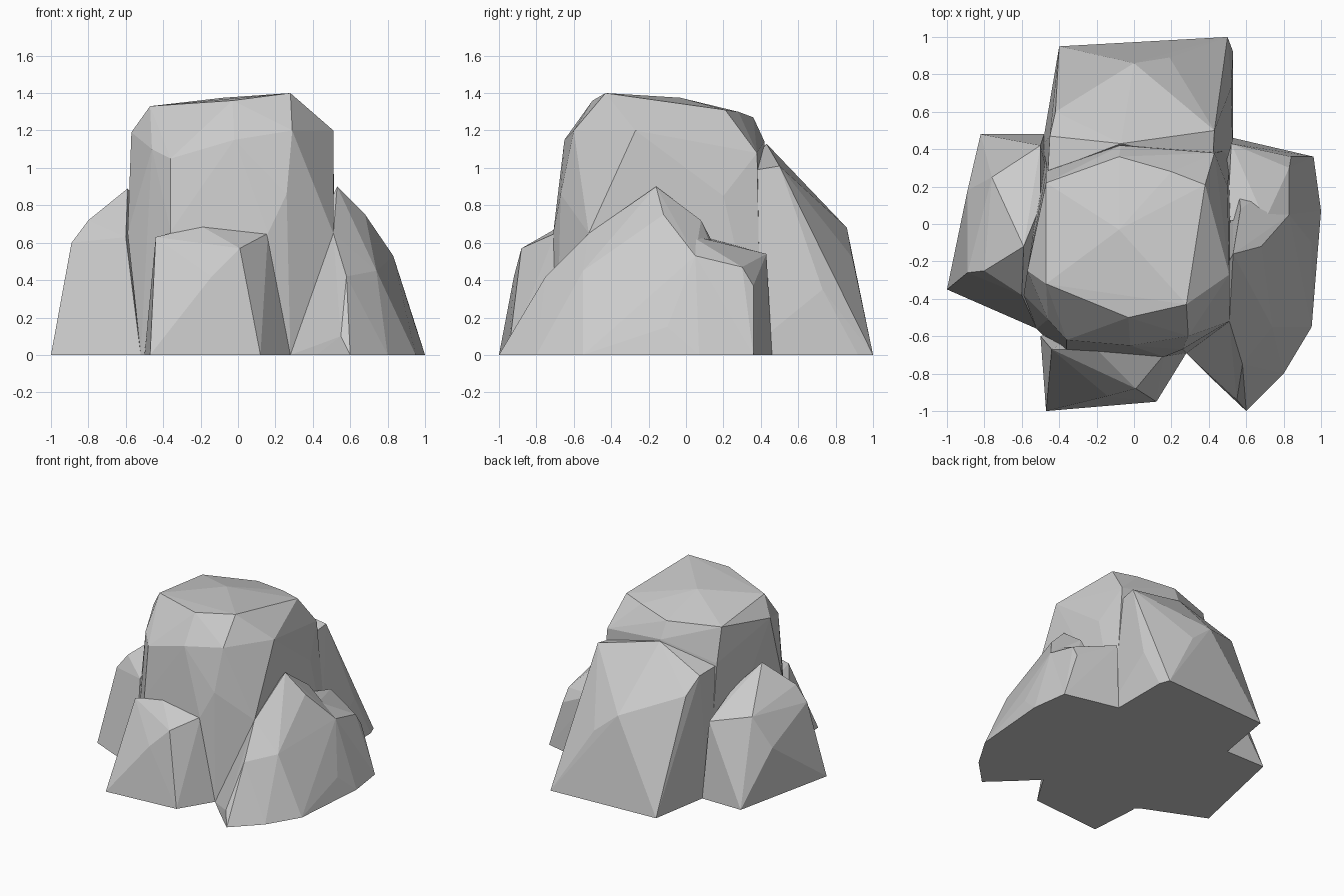
import bpy, bmesh


def boulder(name, ground, upper):
    """Faceted rock: convex hull of a ground outline and upper corner points."""
    bm = bmesh.new()
    for x, y in ground:
        bm.verts.new((x, y, 0))
    for p in upper:
        bm.verts.new(p)
    res = bmesh.ops.convex_hull(bm, input=bm.verts[:])
    junk = {g for g in res["geom_interior"] + res["geom_unused"]
            if isinstance(g, bmesh.types.BMVert)}
    bmesh.ops.delete(bm, geom=list(junk), context='VERTS')
    bmesh.ops.recalc_face_normals(bm, faces=bm.faces[:])
    mesh = bpy.data.meshes.new(name)
    bm.to_mesh(mesh)
    bm.free()
    obj = bpy.data.objects.new(name, mesh)
    bpy.context.collection.objects.link(obj)
    return obj


# tall central rock
boulder("core_rock",
        [(-.52, -.56), (-.4, -.68), (.28, -.69), (.5, -.5), (.52, .4), (-.47, .4)],
        [(.28, -.43, 1.40), (-.03, -.5, 1.36), (-.47, -.32, 1.33), (-.47, .22, 1.27),
         (-.08, .36, 1.27), (.2, .28, 1.3), (.38, .21, 1.31), (-.07, .42, 1.14),
         (.43, .38, 1.08), (-.47, .28, 1.0), (.51, -.27, 1.2), (-.08, -.03, 1.375),
         (.5, .2, .85), (.29, -.6, 1.2), (.26, -.67, .86), (-.02, -.65, 1.15),
         (-.36, -.62, 1.05), (-.57, -.25, 1.19), (-.46, -.51, 1.1), (-.59, -.38, .65),
         (.51, -.52, .65), (.16, -.71, .65), (-.36, -.67, .66)])

# sloping slab behind
boulder("back_rock",
        [(-.4, .95), (.5, 1.0), (.53, .92), (.53, .3), (-.49, .42), (-.45, .2)],
        [(-.45, .47, .97), (-.46, .28, .98), (-.07, .43, 1.13), (.43, .5, 1.01),
         (.42, .32, .98), (0, .86, .68), (.19, .89, .52), (.52, .73, .35),
         (-.42, .6, .85)])

# large right boulder
boulder("right_rock",
        [(.28, -.69), (.42, -.83), (.6, -1.0), (.8, -.8), (.95, -.55),
         (1.0, .07), (.96, .36), (.53, .46), (.4, 0)],
        [(.53, -.16, .9), (.46, -.3, .75), (.51, -.52, .65), (.58, -.75, .42),
         (.55, -.94, .1), (.68, -.12, .75), (.74, -.55, .45),
         (.83, .05, .53), (.57, .08, .72), (.95, -.1, .15)])

# lower ledge at the back of the right boulder
boulder("right_ledge",
        [(.4, 0), (.98, 0), (.96, .36), (.53, .46)],
        [(.5, .02, .65), (.7, .02, .64), (.83, .05, .53), (.54, .28, .57),
         (.52, .43, .54), (.83, .3, .47), (.84, .36, .37)])

# left boulder
boulder("left_rock",
        [(-1.0, -.35), (-.52, -.56), (-.82, .48), (-.48, .48), (-.4, 0)],
        [(-.59, -.12, .89), (-.5, .1, .76), (-.8, -.25, .72), (-.6, -.38, .63),
         (-.89, -.26, .6), (-.89, .18, .4), (-.5, .42, .6), (-.76, .25, .64)])

# low front boulder
boulder("front_rock",
        [(-.47, -1.0), (.12, -.95), (.28, -.69), (-.5, -.6), (0, -.4)],
        [(.01, -.88, .57), (.16, -.7, .65), (-.2, -.67, .69), (-.44, -.67, .63),
         (-.14, -.92, .42), (-.41, -.96, .12)])
